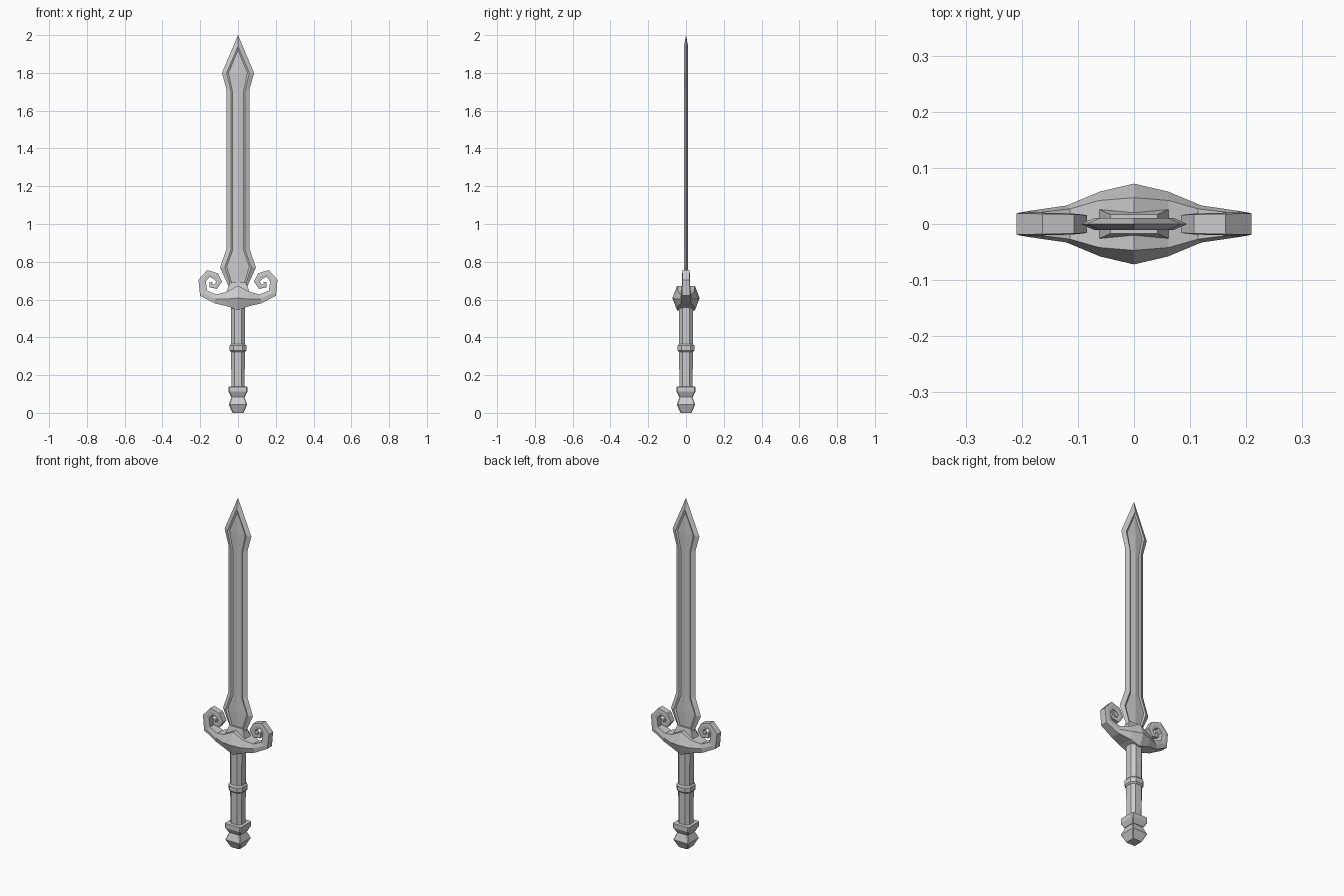
import bpy, bmesh
from mathutils import Vector

if "Cube" in bpy.data.objects:
    bpy.data.objects.remove(bpy.data.objects["Cube"])


def finish(name, bm, mirror=False):
    bmesh.ops.remove_doubles(bm, verts=bm.verts, dist=0.0005)
    if not mirror:
        bmesh.ops.holes_fill(bm, edges=bm.edges, sides=0)
    bmesh.ops.recalc_face_normals(bm, faces=bm.faces)
    me = bpy.data.meshes.new(name)
    bm.to_mesh(me)
    bm.free()
    ob = bpy.data.objects.new(name, me)
    bpy.context.collection.objects.link(ob)
    return ob


def loft(bm, rings, closed=True, cap_start=True, cap_end=True):
    rows = [[bm.verts.new(p) for p in r] for r in rings]
    n = len(rows[0])
    for a, b in zip(rows, rows[1:]):
        for i in range(n if closed else n - 1):
            j = (i + 1) % n
            bm.faces.new((a[i], a[j], b[j], b[i]))
    if closed and cap_start:
        bm.faces.new(rows[0][::-1])
    if closed and cap_end:
        bm.faces.new(rows[-1])


def octagon(h, c, z):
    """Square of half size h whose flats reach to c (c near h = square)."""
    return [(h, -c, z), (h, c, z), (c, h, z), (-c, h, z),
            (-h, c, z), (-h, -c, z), (-c, -h, z), (c, -h, z)]


def turned(name, profile, flat):
    bm = bmesh.new()
    loft(bm, [octagon(h, h * flat, z) for h, z in profile])
    return finish(name, bm)


# Blade: sharp edge, bevel, groove step and central ridge, copied to four quarters
# each row: edge x, edge z, bevel x, bevel z, groove x, groove z
outline = [
    (.045, .66, .033, .66, .025, .66),
    (.095, .77, .070, .772, .060, .775),
    (.060, .87, .037, .865, .029, .86),
    (.060, 1.71, .037, 1.705, .029, 1.70),
    (.085, 1.80, .060, 1.80, .050, 1.80),
    (0, 2.0, 0, 1.94, 0, 1.92),
]
bm = bmesh.new()
for sx in (-1, 1):
    for sy in (-1, 1):
        loft(bm, [[(sx * ex, 0, ez), (sx * bx, sy * .011, bz),
                   (sx * gx, sy * .006, gz), (0, sy * .011 if gx else sy * .006, gz)]
                  for ex, ez, bx, bz, gx, gz in outline], closed=False)
finish("blade", bm)

# Blade collar: flared block above the guard
bm = bmesh.new()
loft(bm, [[(x, -y, z), (x, y, z), (-x, y, z), (-x, -y, z)]
          for x, y, z in ((.07, .03, .61), (.062, .026, .64), (.042, .017, .69))])
finish("blade_collar", bm)

# Guard: hexagonal section swept along a curled path, mirrored
# each station: x, z, half width, middle half depth, rim half depth
path = [
    (0, .608, .065, .072, .047), (.06, .603, .038, .058, .042),
    (.12, .604, .024, .033, .027), (.182, .634, .023, .024, .021),
    (.190, .700, .020, .021, .019), (.157, .738, .019, .020, .018),
    (.118, .725, .018, .019, .017), (.100, .695, .016, .018, .016),
    (.118, .668, .013, .017, .015), (.144, .672, .010, .015, .013),
    (.143, .692, .008, .013, .011),
]
rings = []
for i, (x, z, w, ym, yr) in enumerate(path):
    a, b = path[max(i - 1, 0)], path[min(i + 1, len(path) - 1)]
    t = Vector((b[0] - a[0], b[1] - a[1]))
    if i == 0:
        t = Vector((1, 0))
    t.normalize()
    nx, nz = -t.y * w, t.x * w
    rings.append([(x + nx, -yr, z + nz), (x, -ym, z), (x - nx, -yr, z - nz),
                  (x - nx, yr, z - nz), (x, ym, z), (x + nx, yr, z + nz)])
bm = bmesh.new()
loft(bm, rings, cap_start=False)
guard = finish("guard", bm, mirror=True)
guard.modifiers.new("mirror", 'MIRROR').use_axis[0] = True

# Grip and its rings
turned("grip", [(.035, .12), (.038, .57)], .52)
turned("grip_ring", [(.037, .322), (.044, .33), (.044, .356), (.037, .364)], .52)

# Pommel: square collar, waist and faceted end
turned("pommel_collar", [(.036, .085), (.05, .112), (.05, .138), (.036, .14)], .9)
turned("pommel", [(.028, 0), (.049, .044), (.030, .092)], .9)
